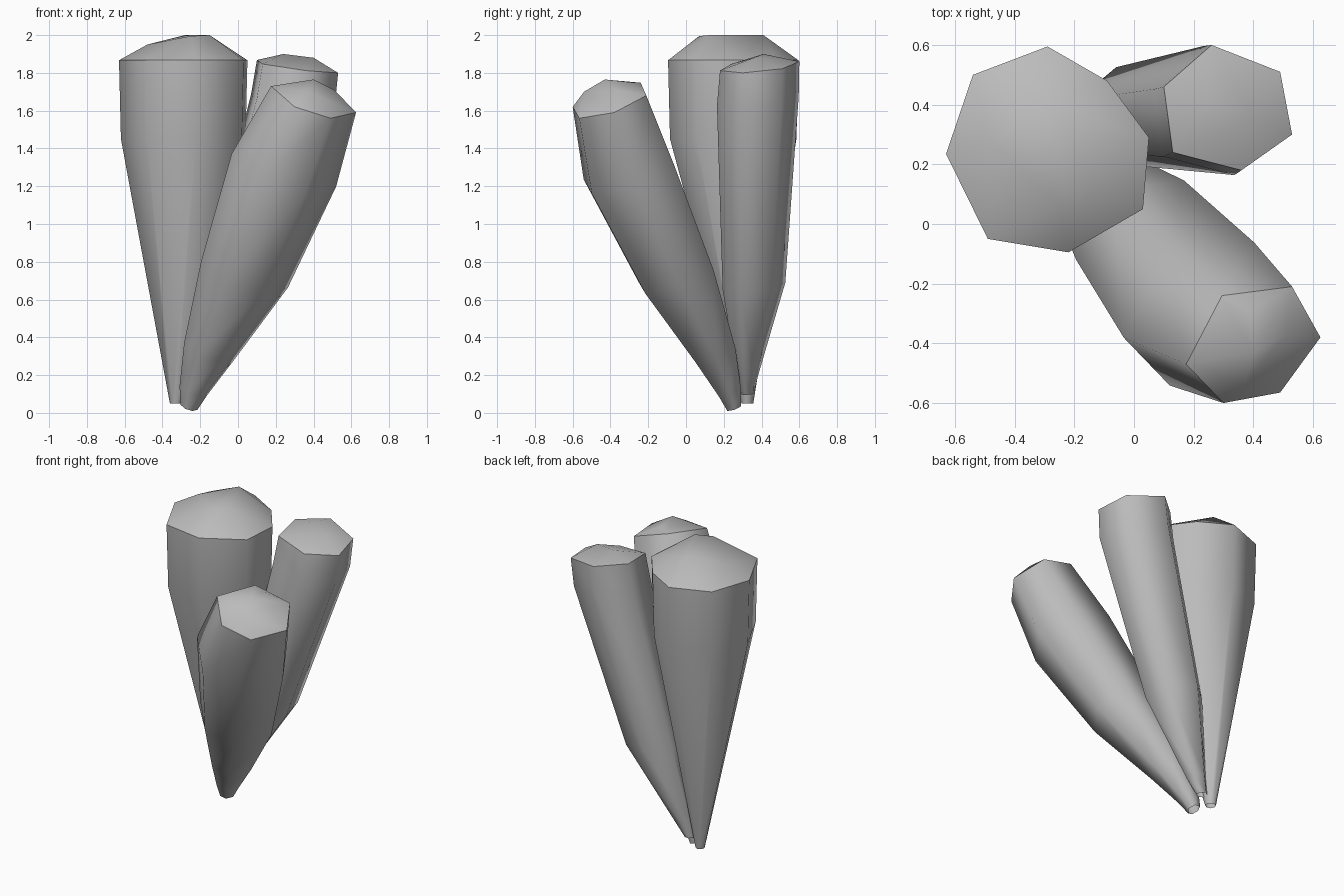
import bpy
import bmesh
from mathutils import Vector

if "Cube" in bpy.data.objects:
    bpy.data.objects.remove(bpy.data.objects["Cube"], do_unlink=True)

grey = bpy.data.materials.new("stone_grey")
grey.use_nodes = True
colour = (0.5, 0.5, 0.5, 1)
grey.diffuse_color = colour
grey.node_tree.nodes["Principled BSDF"].inputs["Base Color"].default_value = colour


def crystal(name, rim, centre, crown, rings):
    """Domed column: rim points around a centre, crown points above,
    then (centre, scale) of each lower ring down to the open foot."""
    offsets = [Vector(p) - Vector(centre) for p in rim]
    bm = bmesh.new()
    top = [bm.verts.new(p) for p in rim]
    peak = [bm.verts.new(p) for p in crown]

    # Cap: hull of rim and crown, without its underside
    bmesh.ops.convex_hull(bm, input=top + peak)
    under = [f for f in bm.faces if all(v in top for v in f.verts)]
    bmesh.ops.delete(bm, geom=under, context='FACES')

    # Tapering side walls
    upper, n = top, len(top)
    for middle, scale in rings:
        lower = [bm.verts.new(Vector(middle) + o * scale) for o in offsets]
        for i in range(n):
            j = (i + 1) % n
            bm.faces.new((upper[i], upper[j], lower[j], lower[i]))
        upper = lower

    # Smooth body with a crisp rim
    bmesh.ops.recalc_face_normals(bm, faces=bm.faces[:])
    for f in bm.faces:
        f.smooth = True
    for e in bm.edges:
        if e.verts[0] in top and e.verts[1] in top:
            e.smooth = False

    mesh = bpy.data.meshes.new(name)
    bm.to_mesh(mesh)
    bm.free()
    mesh.materials.append(grey)
    obj = bpy.data.objects.new(name, mesh)
    bpy.context.collection.objects.link(obj)


# Tall upright column
tall_plan = [(-.29, .595), (-.09, .48), (.05, .29), (.03, .05),
             (-.22, -.095), (-.49, -.05), (-.63, .235), (-.54, .5)]
crystal("tall_column",
        rim=[(x, y, 1.867) for x, y in tall_plan],
        centre=(-.29, .25, 1.867),
        crown=[(-.28, .41, 2), (-.15, .12, 2), (-.25, .07, 1.995), (-.48, .27, 1.95)],
        rings=[((-.29, .25, 1.45), .97), ((-.33, .325, .05), .09)])

# Slim column leaning to the left
crystal("slim_column",
        rim=[(.26, .6, 1.86), (.1, .46, 1.868), (.13, .24, 1.847),
             (.36, .18, 1.812), (.53, .3, 1.8), (.49, .51, 1.822)],
        centre=(.31, .38, 1.835),
        crown=[(.24, .41, 1.9), (.4, .36, 1.88)],
        rings=[((.285, .37, 1.65), 1.03), ((-.02, .352, .67), .79),
               ((-.215, .325, .2), .27), ((-.26, .325, .1), .15)])

# Stout column leaning to the front left
crystal("leaning_column",
        rim=[(.53, -.21, 1.68), (.625, -.38, 1.59), (.49, -.565, 1.56),
             (.3, -.6, 1.62), (.175, -.47, 1.73), (.295, -.24, 1.748)],
        centre=(.4, -.41, 1.66),
        crown=[(.4, -.43, 1.765), (.51, -.37, 1.71), (.37, -.54, 1.7),
               (.39, -.29, 1.75)],
        rings=[((.243, -.308, 1.285), 1.23), ((.035, -.058, .735), 1.02),
               ((-.15, .142, .33), .6), ((-.235, .225, .12), .33),
               ((-.26, .25, .03), .2)])
